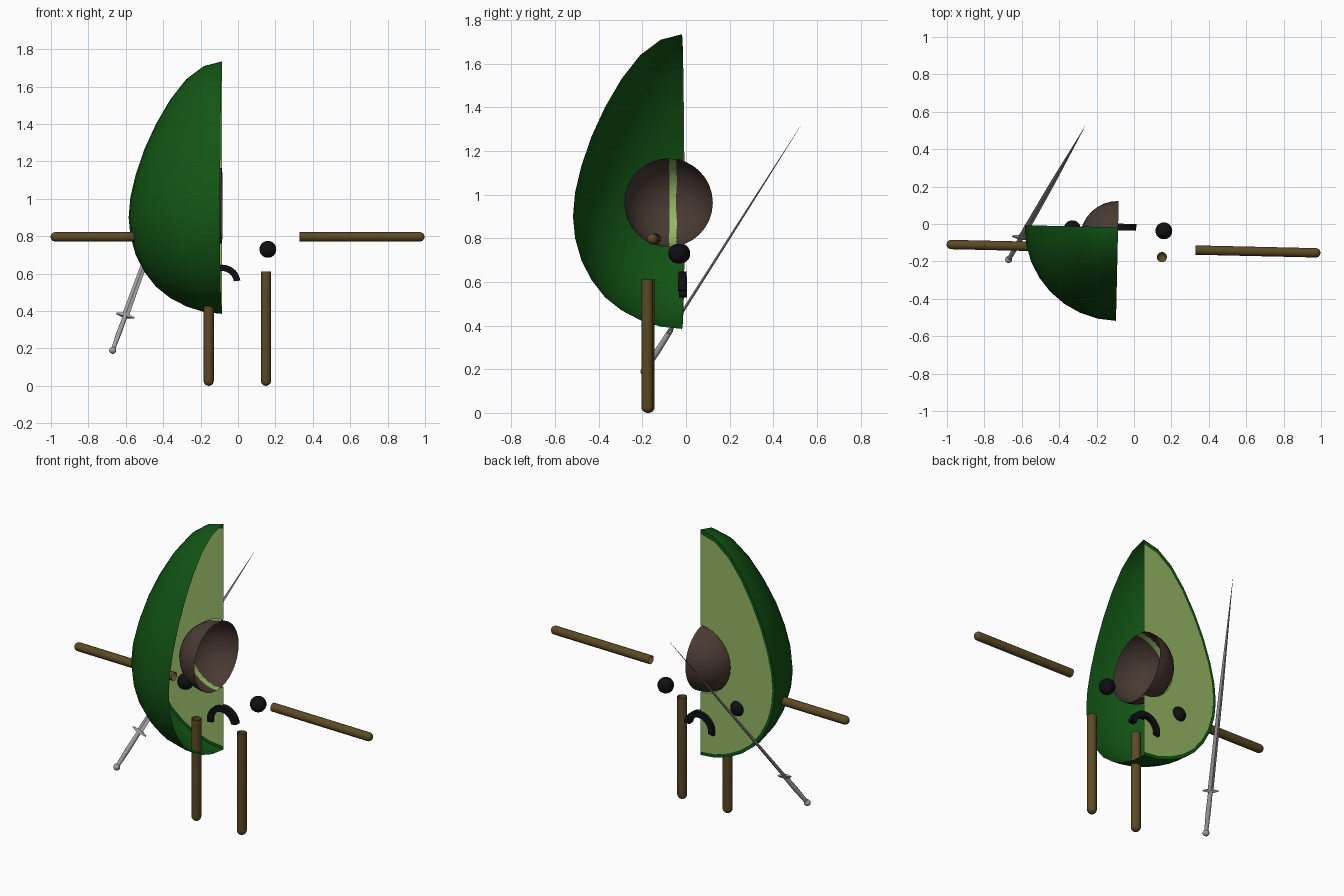
import bpy, bmesh, math
from mathutils import Matrix, Vector

if "Cube" in bpy.data.objects:
    bpy.data.objects.remove(bpy.data.objects["Cube"])


def material(name, rgb):
    m = bpy.data.materials.new(name)
    m.diffuse_color = (*rgb, 1)
    m.use_nodes = True
    m.node_tree.nodes["Principled BSDF"].inputs["Base Color"].default_value = m.diffuse_color
    return m


SKIN = material("dark green skin", (0.006, 0.09, 0.007))
FLESH = material("light green flesh", (0.30, 0.47, 0.125))
PIT = material("pit brown", (0.065, 0.042, 0.033))
WOOD = material("twig brown", (0.105, 0.068, 0.018))
BLACK = material("black", (0.005, 0.005, 0.006))
STEEL = material("steel grey", (0.36, 0.36, 0.37))

# The whole figure is turned very slightly about its core axis
CX, CY = -0.085, -0.018
TURN = (Matrix.Translation((CX, CY, 0)) @ Matrix.Rotation(math.radians(-1.3), 4, 'Z')
        @ Matrix.Translation((-CX, -CY, 0)))


def grid(name, rows, mat, matrix=TURN, caps=False, angle=40):
    """Skin a list of equally long point rows."""
    bm = bmesh.new()
    vs = [[bm.verts.new(p) for p in row] for row in rows]
    for a, b in zip(vs, vs[1:]):
        for j in range(len(a) - 1):
            bm.faces.new((a[j], a[j + 1], b[j + 1], b[j]))
    bmesh.ops.remove_doubles(bm, verts=bm.verts, dist=1e-5)
    if caps:
        bmesh.ops.holes_fill(bm, edges=bm.edges)
        bmesh.ops.recalc_face_normals(bm, faces=bm.faces)
    bm.transform(matrix)
    me = bpy.data.meshes.new(name)
    bm.to_mesh(me)
    bm.free()
    for p in me.polygons:
        p.use_smooth = True
    me.set_sharp_from_angle(angle=math.radians(angle))
    me.materials.append(mat)
    ob = bpy.data.objects.new(name, me)
    bpy.context.collection.objects.link(ob)
    return ob


def lathe(name, profile, mat, matrix, n=32, start=0, sweep=360, **kw):
    """Turn (radius, height) points about the local z axis."""
    angs = [math.radians(start + sweep * j / n) for j in range(n + 1)]
    rows = [[(r * math.cos(a), r * math.sin(a), z) for a in angs] for r, z in profile]
    return grid(name, rows, mat, matrix, **kw)


def ball(r, n=16):
    return [(r * math.sin(math.pi * i / n), -r * math.cos(math.pi * i / n)) for i in range(n + 1)]


def at(x, y, z):
    return TURN @ Matrix.Translation((x, y, z))


# Quarter shell of the fruit
heights = [0.385, 0.395, 0.425, 0.47, 0.53, 0.61, 0.70, 0.80, 0.90,
           1.01, 1.13, 1.265, 1.40, 1.53, 1.64, 1.71, 1.735]
shell = [(0.5 * math.sin(math.pi * i / 16), z) for i, z in enumerate(heights)]
lathe("skin", shell, SKIN, at(CX, CY, 0), n=8, start=180, sweep=90)

# Cut face: skin rim, flat flesh and the socket around the pit
PZ, PY, PR = 0.963, -0.08, 0.203
outer = [(CX - r, CY, z) for r, z in shell]
rim = [(CX - r * 0.965, CY, 0.95 + (z - 0.95) * 0.965) for r, z in shell]


def socket(y):
    return [(CX - 0.2 * math.sin(math.pi * i / 16), y,
             PZ - 0.2 * math.cos(math.pi * i / 16)) for i in range(17)]


grid("skin_rim", [outer, rim], SKIN)
grid("flesh", [rim, socket(CY), socket(PY)], FLESH)

# Half pit, hollow
lathe("pit", ball(PR), PIT, at(CX, PY, PZ), n=16, start=90, sweep=180)

# Eyes
for side, x in (("left", -0.33), ("right", 0.16)):
    lathe(side + "_eye", ball(0.045), BLACK, at(x, -0.031, 0.73))

# Frowning mouth: a square-section arch
section = [(0.098, -0.018), (0.098, 0.018), (0.064, 0.018), (0.064, -0.018), (0.098, -0.018)]
arch = []
for i in range(17):
    a = math.radians(8 + 184 * i / 16)
    arch.append([(CX + r * math.cos(a), -0.016 + d, 0.55 + r * math.sin(a)) for r, d in section])
grid("mouth", arch, BLACK, caps=True)


# Twig limbs: round tip, open inner end
def limb(length, r):
    tip = [(r * math.sin(math.radians(t)), r * (1 - math.cos(math.radians(t))))
           for t in (0, 20, 40, 60, 75, 90)]
    return tip + [(r, length)]


for side, s in (("left", -1), ("right", 1)):
    turn = Matrix.Rotation(math.radians(-90 * s), 4, 'Y')
    lathe(side + "_arm", limb(0.668, 0.025), WOOD, at(s, -0.13, 0.797) @ turn, n=20)
    lathe(side + "_leg", limb(0.612, 0.027), WOOD, at(s * 0.153, -0.172, 0), n=20)

# Sword frame: local z runs from pommel to tip, local x along the guard
base, tip = Vector((-0.67, -0.19, 0.19)), Vector((-0.26, 0.525, 1.315))
d = (tip - base).normalized()
g = Vector((0.095, -0.015, -0.025))
g = (g - d * g.dot(d)).normalized()
k = d.cross(g)
SWORD = Matrix.Translation(base) @ Matrix((g, k, d)).transposed().to_4x4()
L = (tip - base).length

lathe("sword_pommel", ball(0.019, 8), STEEL, SWORD, n=12)
lathe("sword_grip", [(0.011, 0.01), (0.014, 0.12), (0.012, 0.235)], STEEL, SWORD, n=12, caps=True)


def diamond(w, t, z):
    return [(w, 0, z), (0, t, z), (-w, 0, z), (0, -t, z), (w, 0, z)]


grid("sword_blade", [diamond(0.019, 0.007, 0.23), diamond(0.014, 0.005, 0.8),
                     diamond(0.0005, 0.0005, L)], STEEL, SWORD, caps=True, angle=20)

# Cross guard, thicker in the middle
guard = []
for x, h in ((-0.05, 0.003), (-0.015, 0.009), (0.015, 0.009), (0.05, 0.003)):
    guard.append([(x, a * h, 0.23 + b * h)
                  for a, b in ((-1, -1), (1, -1), (1, 1), (-1, 1), (-1, -1))])
grid("sword_guard", guard, STEEL, SWORD, caps=True, angle=20)
